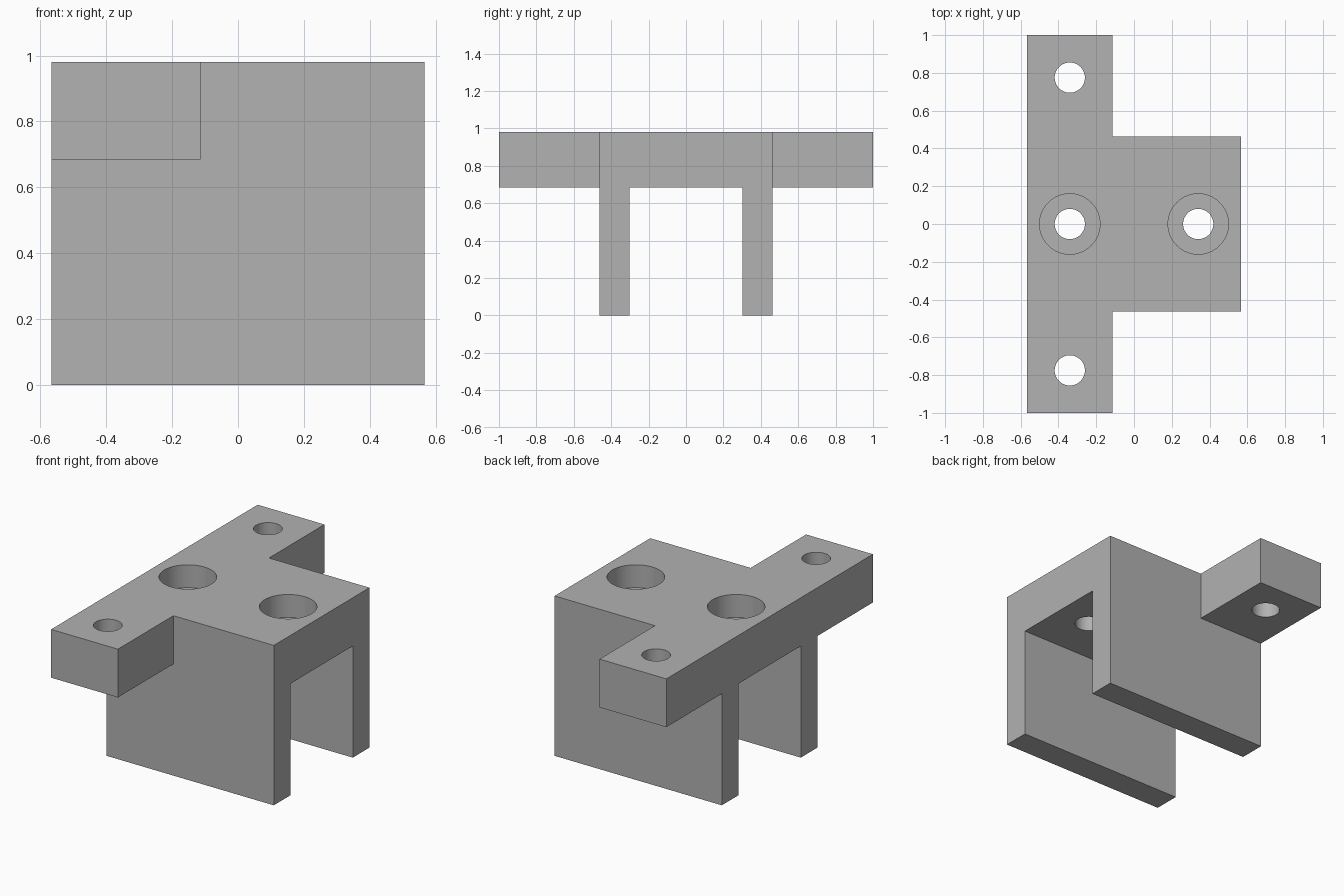
import bpy
import bmesh
from mathutils import Matrix

cube = bpy.data.objects.get("Cube")
if cube:
    bpy.data.objects.remove(cube, do_unlink=True)

# Main dimensions
HALF_X, BODY_Y, SLOT_Y = 0.567, 0.463, 0.302
TOP, UNDER, ARM_X = 0.98, 0.684, -0.114
HOLE_R, BORE_R, BORE_DEPTH = 0.08, 0.16, 0.14
HOLE_X, HOLE_Y = 0.34, 0.775

grey = bpy.data.materials.new("plain grey")
grey.use_nodes = True
color = (0.445, 0.445, 0.445, 1)
grey.diffuse_color = color
grey.node_tree.nodes["Principled BSDF"].inputs["Base Color"].default_value = color


def add_object(name, bm):
    bmesh.ops.recalc_face_normals(bm, faces=bm.faces)
    mesh = bpy.data.meshes.new(name)
    bm.to_mesh(mesh)
    bm.free()
    mesh.materials.append(grey)
    obj = bpy.data.objects.new(name, mesh)
    bpy.context.collection.objects.link(obj)
    return obj


def prism(name, points, offset):
    bm = bmesh.new()
    face = bm.faces.new([bm.verts.new(p) for p in points])
    result = bmesh.ops.extrude_face_region(bm, geom=[face])
    verts = [v for v in result["geom"] if isinstance(v, bmesh.types.BMVert)]
    bmesh.ops.translate(bm, verts=verts, vec=offset)
    return add_object(name, bm)


def cylinder(name, x, y, radius, bottom, top):
    bm = bmesh.new()
    bmesh.ops.create_cone(bm, cap_ends=True, segments=64, radius1=radius,
                          radius2=radius, depth=top - bottom,
                          matrix=Matrix.Translation((x, y, (bottom + top) / 2)))
    return add_object(name, bm)


def combine(target, tool, operation):
    tool.hide_render = True
    mod = target.modifiers.new(tool.name, "BOOLEAN")
    mod.operation = operation
    mod.solver = "EXACT"
    mod.object = tool
    bpy.context.view_layer.objects.active = target
    bpy.ops.object.modifier_apply(modifier=mod.name)
    bpy.data.objects.remove(tool, do_unlink=True)


# Channel body: top plate with two legs
channel = [(-BODY_Y, 0), (-SLOT_Y, 0), (-SLOT_Y, UNDER), (SLOT_Y, UNDER),
           (SLOT_Y, 0), (BODY_Y, 0), (BODY_Y, TOP), (-BODY_Y, TOP)]
bracket = prism("bracket", [(-HALF_X, y, z) for y, z in channel], (2 * HALF_X, 0, 0))

# Cross bar that forms both mounting arms
bar = prism("cross_bar", [(-HALF_X, -1, UNDER), (ARM_X, -1, UNDER),
                          (ARM_X, 1, UNDER), (-HALF_X, 1, UNDER)], (0, 0, TOP - UNDER))
combine(bracket, bar, "UNION")

# Through holes in the arms and the plate
for x, y in ((-HOLE_X, HOLE_Y), (-HOLE_X, -HOLE_Y), (-HOLE_X, 0), (HOLE_X, 0)):
    combine(bracket, cylinder("hole_cutter", x, y, HOLE_R, UNDER - 0.1, TOP + 0.1), "DIFFERENCE")

# Counterbores in the plate
for x in (-HOLE_X, HOLE_X):
    combine(bracket, cylinder("bore_cutter", x, 0, BORE_R, TOP - BORE_DEPTH, TOP + 0.1), "DIFFERENCE")

# Smooth hole walls, crisp edges
bpy.ops.object.select_all(action="DESELECT")
bracket.select_set(True)
bpy.context.view_layer.objects.active = bracket
bpy.ops.object.shade_smooth_by_angle()
